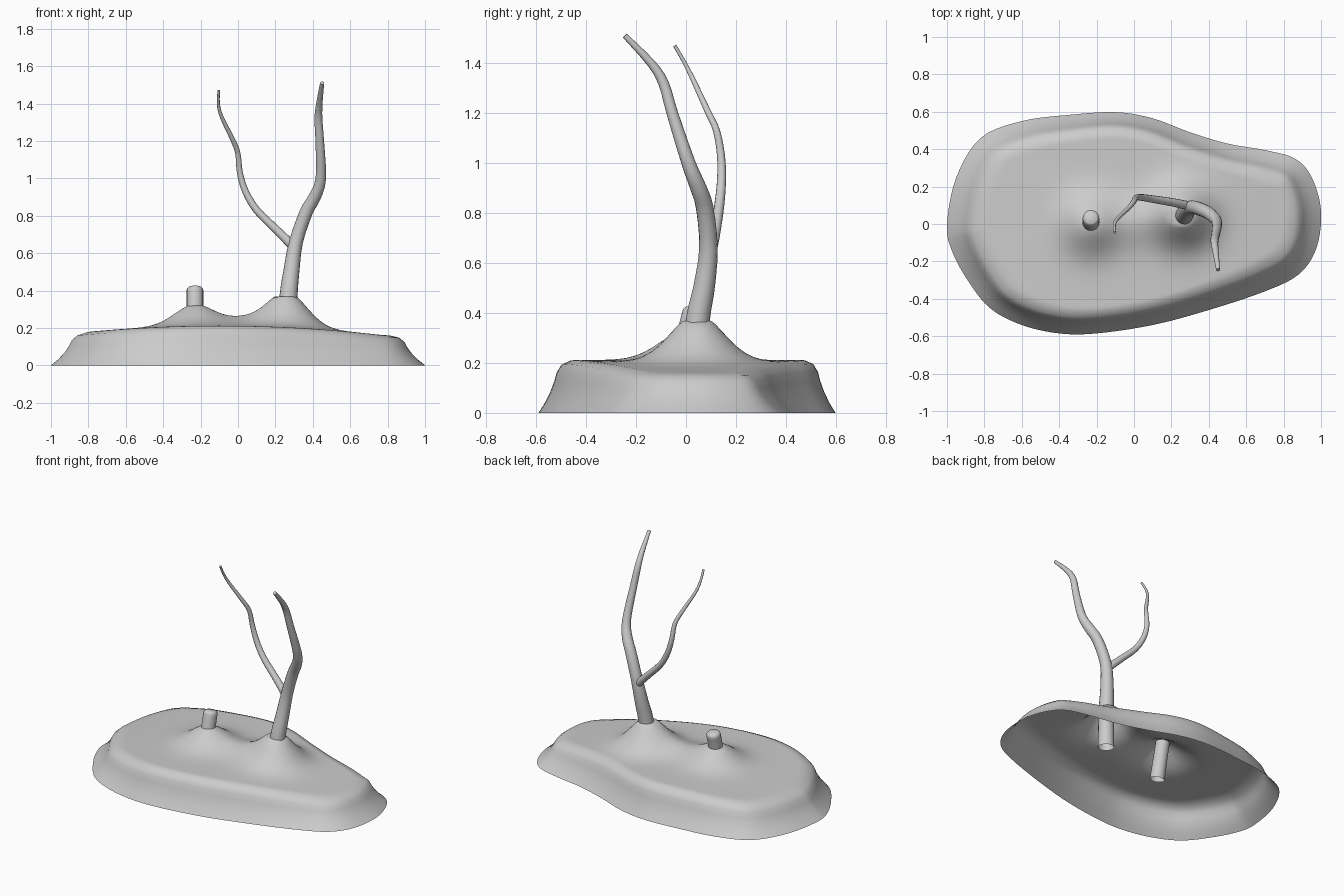
import bpy, bmesh, math
from mathutils import Vector

if "Cube" in bpy.data.objects:
    bpy.data.objects.remove(bpy.data.objects["Cube"])


def finish(bm, name, angle=50):
    me = bpy.data.meshes.new(name)
    bm.to_mesh(me)
    bm.free()
    ob = bpy.data.objects.new(name, me)
    bpy.context.collection.objects.link(ob)
    bpy.ops.object.select_all(action='DESELECT')
    ob.select_set(True)
    bpy.context.view_layer.objects.active = ob
    bpy.ops.object.shade_smooth_by_angle(angle=math.radians(angle))
    return ob


def spline(pts, steps, closed=False):
    """Catmull-Rom samples through points of any dimension."""
    n = len(pts)
    out = []
    for i in range(n if closed else n - 1):
        ids = [i - 1, i, i + 1, i + 2]
        ids = [k % n if closed else min(max(k, 0), n - 1) for k in ids]
        a, b, c, d = (Vector(pts[k]) for k in ids)
        for s in range(steps):
            t = s / steps
            out.append(0.5 * (2 * b + (c - a) * t + (2 * a - 5 * b + 4 * c - d) * t * t
                              + (3 * b - a - 3 * c + d) * t ** 3))
    if not closed:
        out.append(Vector(pts[-1]))
    return out


def bridge(bm, r0, r1):
    n = len(r0)
    for i in range(n):
        j = (i + 1) % n
        bm.faces.new((r0[i], r0[j], r1[j], r1[i]))


def tube(name, pts, steps=3, sides=16):
    """Tapered tube along (x, y, z, radius) points, open below, capped on top."""
    path = spline(pts, steps)
    bm = bmesh.new()
    prev = None
    for i, p in enumerate(path):
        c = p.to_3d()
        t = (path[min(i + 1, len(path) - 1)].to_3d() - path[max(i - 1, 0)].to_3d()).normalized()
        u = Vector((0, 1, 0)).cross(t).normalized()
        v = t.cross(u)
        ring = [bm.verts.new(c + p[3] * (u * math.cos(a) + v * math.sin(a)))
                for a in (2 * math.pi * k / sides for k in range(sides))]
        if prev:
            bridge(bm, prev, ring)
        prev = ring
    bm.faces.new(prev)
    return finish(bm, name)


# Ground mound: open shell with a flared rim and two rises
outline = spline([(-1, 0), (-.95, .25), (-.82, .46), (-.6, .55), (-.35, .583), (-.1, .598),
                  (.1, .565), (.3, .49), (.5, .43), (.7, .395), (.86, .35), (.95, .25),
                  (1, .07), (.975, -.13), (.88, -.27), (.7, -.36), (.4, -.46), (.1, -.54),
                  (-.2, -.585), (-.4, -.585), (-.6, -.54), (-.77, -.45), (-.89, -.3),
                  (-.975, -.14)], 5, closed=True)
count = len(outline)


def bump(x, y, cx, cy, h, w):
    return h * math.exp(-((x - cx) ** 2 + (y - cy) ** 2) / w ** 2)


def height(x, y):
    z = .162 + .05 * max(0, 1 - ((x + .1) / .87) ** 2)
    z += bump(x, y, .26, .045, .19, .15) + bump(x, y, -.23, 0, .115, .15)
    z += bump(x, y, .02, .02, .035, .13)
    return min(z, .368)


def inset(i, d):
    t = (outline[(i + 1) % count] - outline[i - 1]).normalized()
    p = outline[i]
    return p + Vector((t.y, -t.x)) * d * (1 + .6 * p.x ** 2)


bm = bmesh.new()
prev = None
for d, f in [(0, 0), (.025, .2), (.045, .4), (.06, .6), (.07, .78), (.088, .92), (.12, .99)]:
    ring = []
    for i in range(count):
        p = inset(i, d)
        ring.append(bm.verts.new((p.x, p.y, f * height(p.x, p.y))))
    if prev:
        bridge(bm, prev, ring)
    prev = ring
rim = [inset(i, .12) for i in range(count)]
for k in range(1, 30):
    s = 1 - k / 30
    ring = [bm.verts.new((p.x * s, p.y * s, height(p.x * s, p.y * s))) for p in rim]
    bridge(bm, prev, ring)
    prev = ring
top = bm.verts.new((0, 0, height(0, 0)))
for i in range(count):
    bm.faces.new((prev[i], prev[(i + 1) % count], top))
bmesh.ops.recalc_face_normals(bm, faces=bm.faces)
if top.normal.z < 0 or sum(f.normal.z for f in bm.faces) < 0:
    bmesh.ops.reverse_faces(bm, faces=bm.faces)
finish(bm, "ground_mound", 60)

# Trunk, rooted below the mound surface
tube("trunk", [(.25, .02, .1, .053), (.27, .047, .37, .048), (.285, .072, .5, .043),
               (.31, .09, .66, .037), (.365, .075, .82, .035), (.41, .05, .9, .033),
               (.443, .01, 1.0, .028), (.437, -.055, 1.2, .023), (.43, -.09, 1.32, .021),
               (.435, -.14, 1.4, .017), (.45, -.245, 1.51, .011)])

# Side branch
tube("branch", [(.31, .09, .6, .02), (.28, .1, .65, .024), (.2, .117, .73, .022),
                (.1, .133, .83, .02), (.04, .142, .93, .018), (.01, .14, 1.03, .016),
                (0, .122, 1.13, .014), (-.025, .09, 1.2, .013), (-.088, .03, 1.33, .01),
                (-.105, -.005, 1.4, .008), (-.102, -.045, 1.47, .007)], sides=12)

# Cut stump, leaning back
tube("stump", [(-.23, -.045, .07, .048), (-.23, .015, .34, .045), (-.23, .029, .395, .045),
               (-.23, .032, .41, .042), (-.23, .034, .42, .033)], steps=2)
